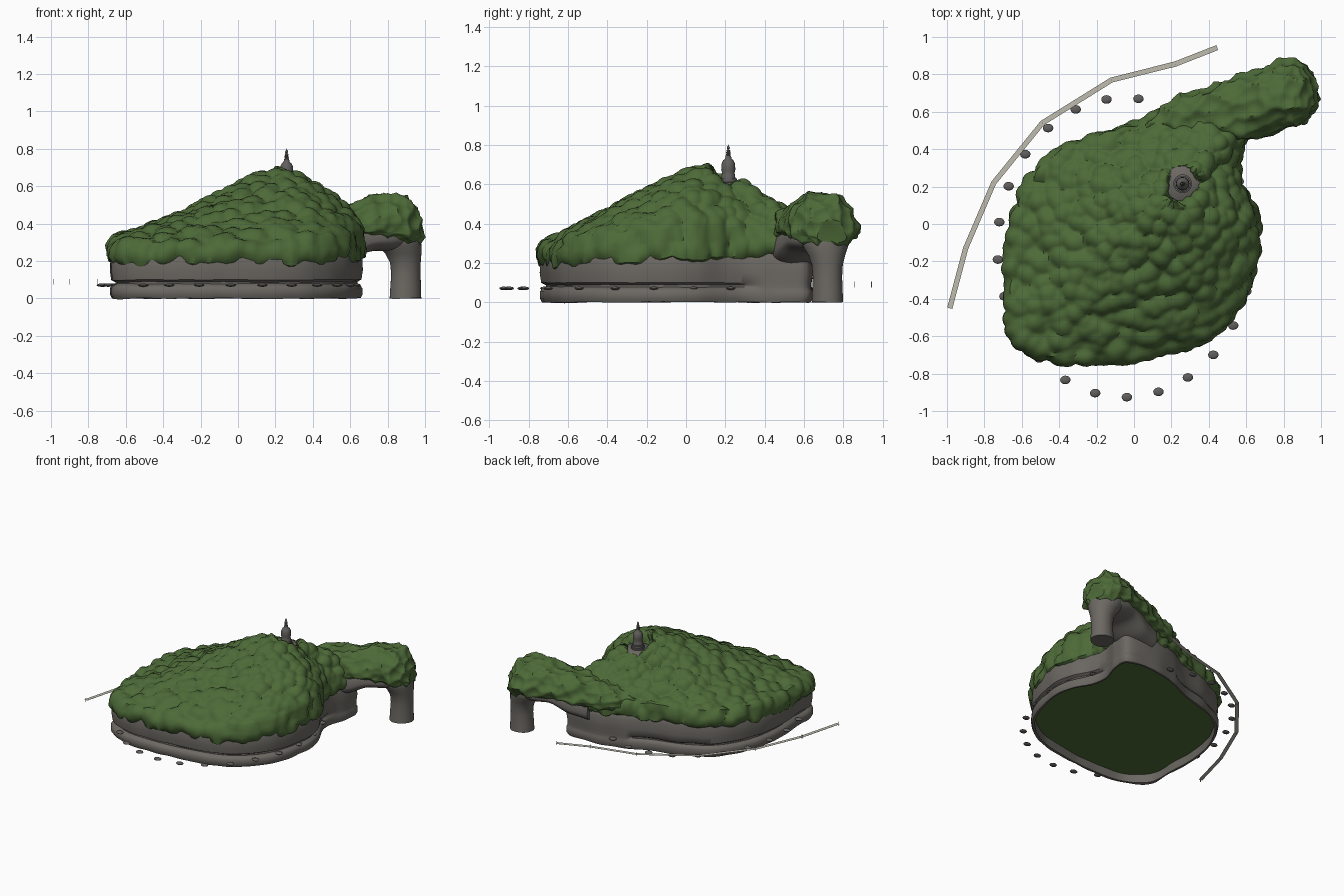
import bpy, bmesh, math
from mathutils import Vector, noise

cube = bpy.data.objects.get("Cube")
if cube:
    bpy.data.objects.remove(cube)


def material(name, rgb):
    m = bpy.data.materials.new(name)
    m.use_nodes = True
    m.diffuse_color = (*rgb, 1)
    bsdf = m.node_tree.nodes["Principled BSDF"]
    bsdf.inputs["Base Color"].default_value = (*rgb, 1)
    bsdf.inputs["Roughness"].default_value = 0.9
    return m


GREEN = material("forest green", (0.074, 0.144, 0.039))
ROCK = material("rock grey", (0.150, 0.140, 0.125))
STONE = material("weathered stone", (0.120, 0.115, 0.110))
PALE = material("pale concrete", (0.52, 0.50, 0.43))


def spline(pts, steps, closed):
    """Catmull-Rom resampling of points with any number of coordinates."""
    pts = [Vector(p) for p in pts]
    n, out = len(pts), []
    for i in range(n if closed else n - 1):
        if closed:
            a, b, c, d = (pts[(i + k) % n] for k in (-1, 0, 1, 2))
        else:
            a, b, c, d = (pts[min(max(i + k, 0), n - 1)] for k in (-1, 0, 1, 2))
        for s in range(steps):
            t = s / steps
            out.append(b + (c - a) * (t / 2) + (a * 2 - b * 5 + c * 4 - d) * (t * t / 2)
                       + (b * 3 - a - c * 3 + d) * (t ** 3 / 2))
    return out if closed else out + [pts[-1]]


def loft(name, rings, mat, caps=(True, True), lumps=None, smooth=True):
    """Skin a stack of equal rings, optionally pushing it out into lumps."""
    bm = bmesh.new()
    rows = [[bm.verts.new(p) for p in r] for r in rings]
    n = len(rows[0])
    for lo, hi in zip(rows, rows[1:]):
        for i in range(n):
            j = (i + 1) % n
            bm.faces.new((lo[i], lo[j], hi[j], hi[i]))
    if caps[0]:
        bm.faces.new(rows[0][::-1])
    if caps[1]:
        bm.faces.new(rows[-1])
    bm.normal_update()
    if lumps:
        moves = [v.normal * lumps(v.co) for v in bm.verts]
        for v, m in zip(bm.verts, moves):
            v.co += m
    me = bpy.data.meshes.new(name)
    bm.to_mesh(me)
    bm.free()
    me.materials.append(mat)
    ob = bpy.data.objects.new(name, me)
    bpy.context.collection.objects.link(ob)
    if smooth:
        bpy.ops.object.select_all(action="DESELECT")
        ob.select_set(True)
        bpy.context.view_layer.objects.active = ob
        bpy.ops.object.shade_smooth_by_angle(angle=math.radians(50))
    return ob


def ellipse(cx, cy, z, rx, ry=None, n=32):
    ry = ry or rx
    return [(cx + rx * math.cos(math.tau * i / n), cy + ry * math.sin(math.tau * i / n), z)
            for i in range(n)]


def lathe(name, cx, cy, profile, mat, n=24):
    return loft(name, [ellipse(cx, cy, z, r, n=n) for r, z in profile], mat)


def treetops(p):
    """Rounded crowns of two sizes."""
    small = noise.voronoi(p * 13)[0][0]
    large = noise.voronoi(p * 6 + Vector((3, 1, 2)))[0][0]
    return 0.040 * (1 - min(1, small * 1.1) ** 2) + 0.016 * (1 - large) - 0.014


def weathering(p):
    return 0.008 * noise.noise(Vector((p.x * 7, p.y * 7, p.z * 3)))


# Island shoreline, shared by the cliff and the forest above it
shore = spline([(-.655, -.585), (-.5, -.71), (-.25, -.735), (.05, -.71), (.36, -.625), (.57, -.42),
                (.657, -.12), (.64, .06), (.563, .22), (.545, .34), (.59, .5), (.57, .62),
                (.35, .64), (.13, .59), (-.05, .51), (-.3, .435), (-.5, .31), (-.63, .09),
                (-.675, -.15), (-.668, -.38)], 13, True)


def shore_ring(scale, z):
    """The tide notch fades out towards the back corner under the arm."""
    ring = []
    for p in shore:
        fade = min(1, max(0, (p.y - .28) / .12)) if p.x > .1 and .06 < z < .15 else 0
        s = scale + (1 - scale) * fade
        ring.append((p.x * s, p.y * s, z))
    return ring


# Cliff with an undercut tide notch and an inward rim
loft("cliff", [shore_ring(s, z) for s, z in
               ((.965, .06), (.97, 0), (.995, 0), (1.01, .02), (1.01, .055), (.995, .068),
                (.967, .078), (.967, .088), (1, .1), (1.01, .15), (1.005, .22), (.98, .26),
                (.93, .29))],
     ROCK, (False, False), weathering)
loft("island_underside", [[(p.x * .975, p.y * .975, z) for p in shore] for z in (.06, .064)],
     GREEN, smooth=False)

# Forest hill: a skewed cone with a curled skirt
PEAK = Vector((.2, .13))
CLEARING = Vector((.26, .215))


def hill_point(edge, t, dip=None):
    out = edge - PEAK
    p = PEAK + out * t
    way = out.normalized()
    power = .95 - .4 * way.x + .2 * max(0, way.y)
    u = min(1, math.sqrt(t * t + .008))
    shoulder = .325 + .05 * p.y
    z = shoulder + (.718 - shoulder) * (1 - u) ** power
    if dip is not None:
        z = shoulder + dip
        z += .03 * noise.noise(Vector((p.x * 6, p.y * 6, 0)))
    gap = (p - CLEARING).length
    if gap < .13:
        z = min(z, .54 + max(0, gap - .085) * 4)
    return (p.x, p.y, z)


skirt = [(.985, -.015), (1, -.037), (1, -.065), (.99, -.09), (.96, -.1), (.9, -.075)]
hill = [[hill_point(e, t, d) for e in shore] for t, d in reversed(skirt)]
hill += [[hill_point(e, .975 * (1 - i / 65)) for e in shore] for i in range(65)]
loft("forest_hill", hill, GREEN, (False, True), treetops)


# Headland arm: stations hold x, y, half width, top and bottom
def arm_rings(stations, steps, n, taper):
    path = spline(stations, steps, False)
    rings = []
    for i, s in enumerate(path):
        d = path[min(i + 1, len(path) - 1)] - path[max(i - 1, 0)]
        side = Vector((d[1], -d[0])).normalized()
        mid = s[4] + (s[3] - s[4]) * .3
        ring = []
        for k in range(n):
            a = math.tau * k / n
            c, h = math.cos(a), math.sin(a)
            c = math.copysign(abs(c) ** taper, c)
            z = mid + h * (s[3] - mid if h > 0 else mid - s[4])
            ring.append((s[0] + side.x * s[2] * c, s[1] + side.y * s[2] * c, z))
        rings.append(ring)
    return rings


loft("forest_arm", arm_rings([(.06, .44, .06, .36, .28), (.15, .51, .115, .42, .27),
                              (.28, .56, .15, .47, .27), (.46, .59, .18, .5, .27),
                              (.65, .635, .195, .54, .28), (.8, .69, .195, .575, .27),
                              (.9, .72, .17, .56, .26), (.955, .735, .135, .5, .27),
                              (.99, .745, .08, .42, .29)], 10, 88, .85),
     GREEN, (True, True), treetops)
loft("rock_arm", arm_rings([(.4, .55, .14, .4, .16), (.55, .59, .15, .42, .19),
                            (.68, .64, .15, .44, .25), (.8, .69, .14, .44, .26),
                            (.9, .72, .1, .42, .27)], 6, 32, .8),
     ROCK, (True, True), weathering)
# Natural pillar holding up the arm, flaring into the arch
loft("rock_pillar", [ellipse(.895 - s, .72 - s * .3, z, r, r * .95) for z, r, s in
                     ((0, .085, 0), (.06, .083, 0), (.13, .08, 0), (.19, .084, .003),
                      (.24, .1, .015), (.28, .12, .035), (.32, .13, .05), (.37, .11, .05))],
     ROCK, (True, True), weathering)

# Hilltop clearing with a small stupa
lathe("clearing_rock", *CLEARING, [(.12, .45), (.108, .54), (.097, .59), (.09, .598)], ROCK, 32)
lathe("stupa", *CLEARING,
      [(.05, .595), (.05, .61), (.043, .612), (.043, .628), (.036, .63), (.034, .648),
       (.031, .655), (.036, .675), (.034, .705), (.026, .722), (.016, .73), (.015, .738)], STONE)
spire = [(.015, .738)]
for k in range(4):
    r, z = .013 - k * .001, .74 + k * .009
    spire += [(r, z), (r, z + .005), (r * .7, z + .007)]
spire += [(.004, .778), (.008, .782), (.007, .789), (.003, .793), (.001, .802)]
lathe("stupa_spire", *CLEARING, spire, STONE, 16)

# Ring of flat stepping floats around the island
COUNT = 25
for i in range(COUNT):
    a = math.radians(-89) + math.tau * i / COUNT
    cx, cy = -.05 + .68 * math.cos(a), -.126 + .8 * math.sin(a)
    rows = [ellipse(cx, cy, .071 - .009 * math.cos(b), .028 * math.sin(b), .023 * math.sin(b), 16)
            for b in (math.pi * (k + .3) / 6.6 for k in range(7))]
    loft("float_%02d" % (i + 1), rows, STONE)

# Thin breakwater walkway with a pin at each joint
walk = [Vector(p) for p in ((-.985, -.45), (-.9, -.13), (-.75, .22), (-.49, .54),
                            (-.12, .77), (.22, .855), (.445, .943))]
sections = []
for i, p in enumerate(walk):
    d = (walk[min(i + 1, len(walk) - 1)] - walk[max(i - 1, 0)]).normalized()
    side = Vector((d.y, -d.x)) * .014
    a, b = p - side, p + side
    sections.append([(a.x, a.y, .09), (b.x, b.y, .09), (b.x, b.y, .091), (a.x, a.y, .091)])
    lathe("walkway_pin_%d" % (i + 1), p.x, p.y, [(.002, .075), (.002, .105)], PALE, 6)
loft("walkway", sections, PALE, smooth=False)
